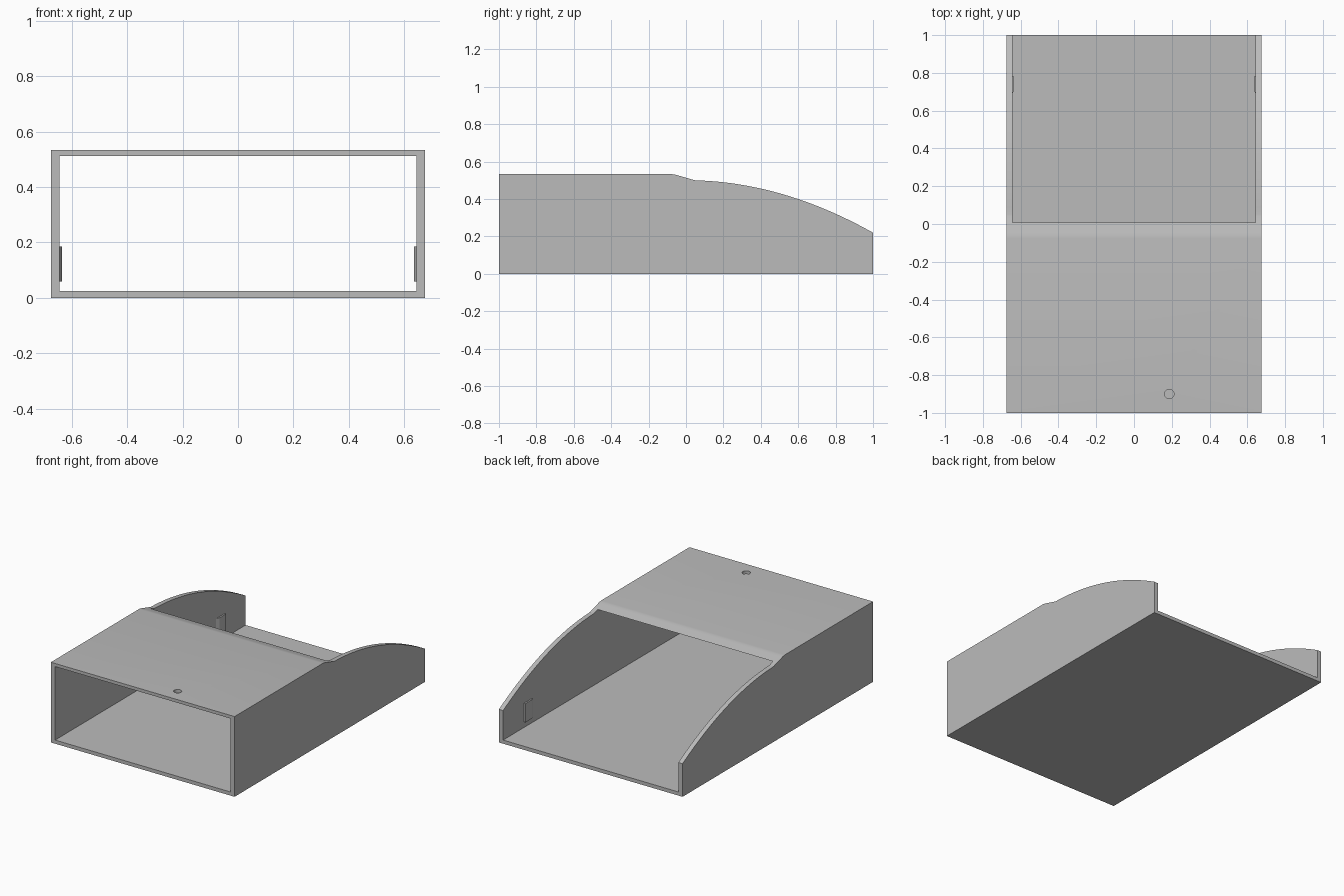
import bpy, bmesh, math
from mathutils import Matrix, Vector

if "Cube" in bpy.data.objects:
    bpy.data.objects.remove(bpy.data.objects["Cube"])

HALF_W, HEIGHT, WALL, FLOOR, CEILING = 0.675, 0.533, 0.031, 0.024, 0.512

grey = bpy.data.materials.new("plain grey")
grey.use_nodes = True
grey.diffuse_color = (0.5, 0.5, 0.5, 1)
grey.node_tree.nodes["Principled BSDF"].inputs["Base Color"].default_value = (0.5, 0.5, 0.5, 1)


def finish(name, bm):
    bmesh.ops.recalc_face_normals(bm, faces=bm.faces)
    mesh = bpy.data.meshes.new(name)
    bm.to_mesh(mesh)
    bm.free()
    mesh.materials.append(grey)
    obj = bpy.data.objects.new(name, mesh)
    bpy.context.collection.objects.link(obj)
    return obj


def extrude(name, outline, direction):
    """Extrude a closed outline of 3D points along a direction."""
    bm = bmesh.new()
    face = bm.faces.new([bm.verts.new(p) for p in outline])
    new = bmesh.ops.extrude_face_region(bm, geom=[face])["geom"]
    moved = [v for v in new if isinstance(v, bmesh.types.BMVert)]
    bmesh.ops.translate(bm, verts=moved, vec=Vector(direction))
    return finish(name, bm)


def select_only(obj):
    bpy.ops.object.select_all(action='DESELECT')
    obj.select_set(True)
    bpy.context.view_layer.objects.active = obj


def cut(target, cutter):
    mod = target.modifiers.new("cut", 'BOOLEAN')
    mod.operation = 'DIFFERENCE'
    mod.solver = 'EXACT'
    mod.object = cutter
    select_only(target)
    bpy.ops.object.modifier_apply(modifier=mod.name)
    bpy.data.objects.remove(cutter)


# Housing: side profile with a flat roof, a short step and a sweeping curve
profile = [(1, 0), (-1, 0), (-1, HEIGHT), (-0.075, HEIGHT), (-0.06, 0.531),
           (-0.045, 0.527), (0.024, 0.507), (0.04, 0.502)]
for i in range(25):
    t = 0.95 * i / 24
    profile.append((0.05 + t, 0.5 - 0.027 * t - 0.282 * t * t))
housing = extrude("housing", [(-HALF_W, y, z) for y, z in profile], (2 * HALF_W, 0, 0))

# Hollow interior, open at the front and the back
inner = HALF_W - WALL
section = [(-inner, FLOOR), (inner, FLOOR), (inner, CEILING), (-inner, CEILING)]
cut(housing, extrude("interior_cutter", [(x, -1.2, z) for x, z in section], (0, 2.4, 0)))

# Small round hole through the roof
bm = bmesh.new()
bmesh.ops.create_cone(bm, cap_ends=True, segments=32, radius1=0.025, radius2=0.025,
                      depth=0.2, matrix=Matrix.Translation((0.187, -0.9, HEIGHT)))
cut(housing, finish("hole_cutter", bm))

select_only(housing)
bpy.ops.object.shade_smooth_by_angle(angle=math.radians(25))

# Retaining clips with a sloped lead-in on both inner walls
for side, name in ((1, "left_clip"), (-1, "right_clip")):
    outline = [(inner + 0.005, 0.69), (inner, 0.69), (inner - 0.01, 0.71),
               (inner - 0.01, 0.78), (inner + 0.005, 0.78)]
    extrude(name, [(side * x, y, 0.06) for x, y in outline], (0, 0, 0.125))
